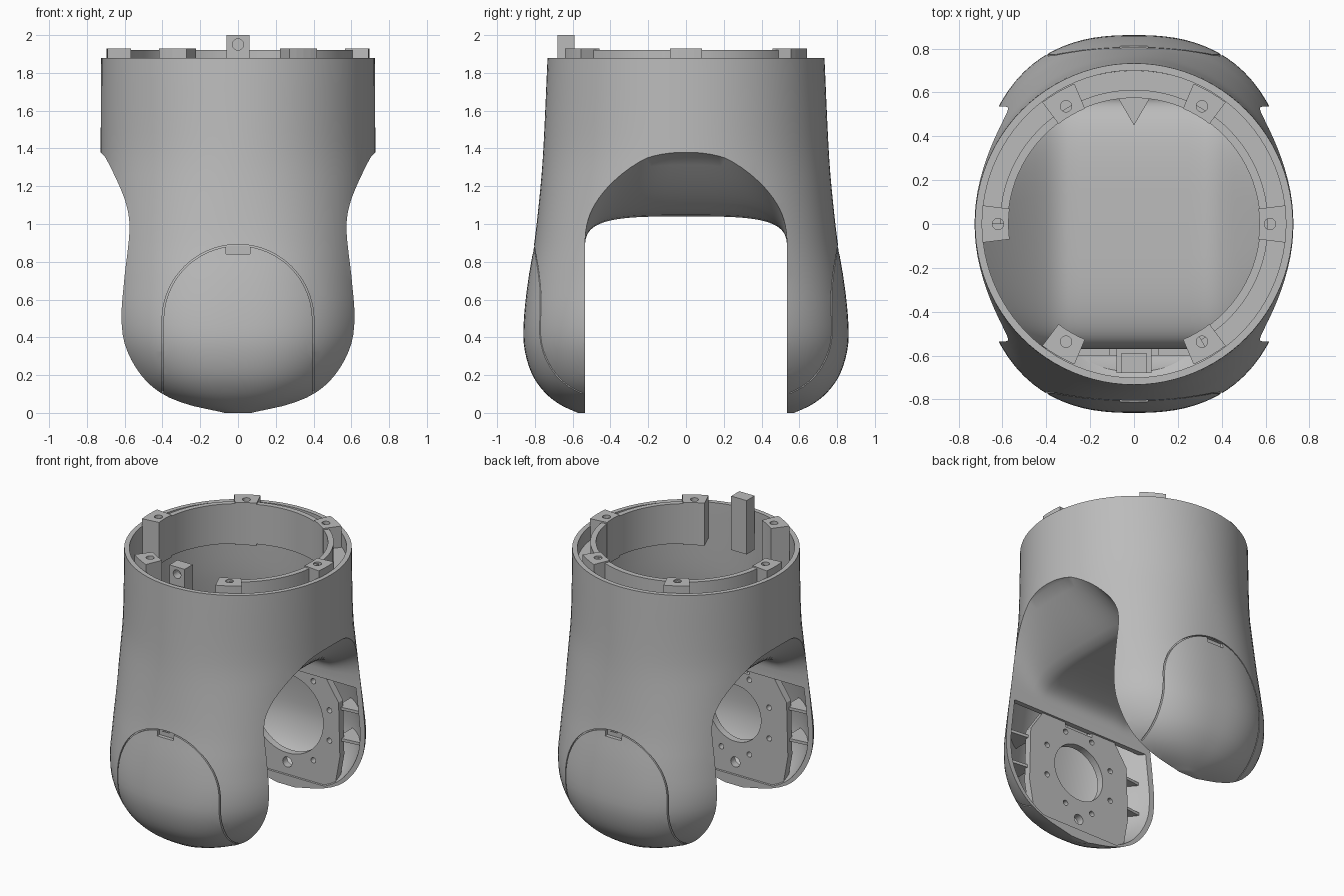
import bpy, bmesh
from math import sin, cos, pi, radians
from mathutils import Vector

if "Cube" in bpy.data.objects:
    bpy.data.objects.remove(bpy.data.objects["Cube"])

grey = bpy.data.materials.new("light grey")
grey.use_nodes = True
tone = (0.5, 0.5, 0.5, 1)
grey.diffuse_color = tone
grey.node_tree.nodes["Principled BSDF"].inputs["Base Color"].default_value = tone


def loft(name, rings):
    """Closed solid through rings of equal length."""
    bm = bmesh.new()
    loops = [[bm.verts.new(p) for p in ring] for ring in rings]
    for low, high in zip(loops, loops[1:]):
        for i in range(len(low)):
            j = (i + 1) % len(low)
            bm.faces.new((low[i], low[j], high[j], high[i]))
    bm.faces.new(loops[0][::-1])
    bm.faces.new(loops[-1])
    bmesh.ops.recalc_face_normals(bm, faces=bm.faces)
    bmesh.ops.triangulate(bm, faces=bm.faces, ngon_method="EAR_CLIP")
    mesh = bpy.data.meshes.new(name)
    bm.to_mesh(mesh)
    bm.free()
    mesh.materials.append(grey)
    ob = bpy.data.objects.new(name, mesh)
    bpy.context.collection.objects.link(ob)
    return ob


def prism(name, outline, axis, lo, hi):
    place = {"z": lambda u, v, d: (u, v, d), "y": lambda u, v, d: (u, d, v)}[axis]
    return loft(name, [[place(u, v, d) for u, v in outline] for d in (lo, hi)])


def box(name, x0, x1, y0, y1, z0, z1):
    return prism(name, [(x0, y0), (x1, y0), (x1, y1), (x0, y1)], "z", z0, z1)


def disc(u, v, r, n=20):
    return [(u + r * cos(2 * pi * i / n), v + r * sin(2 * pi * i / n)) for i in range(n)]


def arc_block(name, r0, r1, a0, a1, z0, z1):
    n = max(4, int((a1 - a0) / 4))
    angles = [radians(a0 + (a1 - a0) * i / n) for i in range(n + 1)]
    outline = [(r1 * cos(a), r1 * sin(a)) for a in angles]
    outline += [(r0 * cos(a), r0 * sin(a)) for a in reversed(angles)]
    return prism(name, outline, "z", z0, z1)


def boolean(target, cutter, operation="DIFFERENCE", remove=True):
    """Apply a boolean, trying the second solver if the first changes nothing."""
    bpy.context.view_layer.objects.active = target
    for solver in ("MANIFOLD", "EXACT"):
        before = len(target.data.vertices)
        mod = target.modifiers.new("cut", "BOOLEAN")
        mod.operation, mod.object, mod.solver = operation, cutter, solver
        try:
            bpy.ops.object.modifier_apply(modifier=mod.name)
        except RuntimeError:
            target.modifiers.clear()
        if len(target.data.vertices) != before:
            break
    if remove:
        bpy.data.objects.remove(cutter)


# Body sections: height, half width, half depth, squareness
KEYS = [(0, .15, .572, 2.5), (.04, .36, .66, 2.5), (.1, .506, .74, 2.5),
        (.2, .61, .813, 2.5), (.35, .69, .857, 2.5), (.5, .715, .858, 2.5),
        (.7, .718, .836, 2.4), (.9, .72, .803, 2.3), (1.2, .727, .77, 2.1),
        (1.4, .727, .755, 2), (1.88, .725, .733, 2)]


def section(z):
    """Catmull-Rom blend of the key sections."""
    i = max(k for k in range(len(KEYS) - 1) if KEYS[k][0] <= z or k == 0)
    k0, k1, k2, k3 = (Vector(KEYS[min(max(i + d, 0), len(KEYS) - 1)]) for d in (-1, 0, 1, 2))
    span = k2[0] - k1[0]
    t = min((z - k1[0]) / span, 1)
    m1 = (k2 - k0) * span / (k2[0] - k0[0])
    m2 = (k3 - k1) * span / (k3[0] - k1[0])
    s = t * t * (3 - 2 * t)
    return k1 * (1 - s) + k2 * s + m1 * t * (1 - t) ** 2 - m2 * t * t * (1 - t)


def body(name, inset, z0, z1, levels=36, n=96):
    rings = []
    for k in range(levels + 1):
        z = z0 + (z1 - z0) * (k / levels) ** 1.6
        _, a, b, p = section(z)
        ring = []
        for i in range(n):
            c, s = cos(2 * pi * i / n), sin(2 * pi * i / n)
            r = (abs(c) ** p + abs(s) ** p) ** (-1 / p)
            ring.append(((a - inset) * c * r, (b - inset) * s * r, z))
        rings.append(ring)
    return loft(name, rings)


def saddle(name, grow, bottom, n=40):
    """Arched slot through the body whose roof rises towards both sides."""
    rings = []
    for k in range(-18, 19):
        x = k / 20
        rise = min(max((abs(x) - .33) / .39, 0), 1) ** 1.25
        top, p, w, base = 1.04 + .35 * rise + grow, 3.6 - 1.1 * rise, .535 + grow, .85
        ring = [(x, w, bottom)]
        for i in range(n + 1):
            c, s = cos(pi * i / n), max(sin(pi * i / n), 0)
            side = 1 if c > 0 else -1
            ring.append((x, side * w * abs(c) ** (2 / p), base + (top - base) * s ** (2 / p)))
        ring.append((x, -w, bottom))
        rings.append(ring)
    return loft(name, rings)


# Hollow forked shell, with leg pockets open towards the slot
shell = body("forked_shell", 0, 0, 1.88)
cavity = body("cavity_cutter", .033, .07, 1.95)
boolean(cavity, saddle("cavity_floor", .035, .83))
boolean(shell, cavity)
boolean(shell, saddle("slot_cutter", 0, -.3))


# Cover seams and finger notches on both legs
def arch(r, n=40):
    return [(r * cos(pi * i / n), .49 + r * sin(pi * i / n)) for i in range(n + 1)]


band = [(.402, .03)] + arch(.402) + [(-.402, .03), (-.394, .03)] + arch(.394)[::-1] + [(.394, .03)]
for side in (-1, 1):
    y0, y1 = sorted((side * .55, side))
    seam = prism("seam_cutter", band, "y", y0, y1)
    boolean(seam, body("seam_floor", .014, .001, 1.87))
    boolean(shell, seam)
    y0, y1 = sorted((side * .785, side * .95))
    boolean(shell, box("notch_cutter", -.063, .063, y0, y1, .842, .883))
smooth = [shell]

# Inner mounting ring with floored pockets behind it
smooth.append(arc_block("inner_ring", .575, .612, -60, 180, 1.64, 1.92))
smooth.append(arc_block("ring_floor", .6, .7, -60, 180, 1.65, 1.78))

# Six screw bosses
for k in range(6):
    a = 60 * k
    boss = arc_block("screw_boss", .572, .695, a - 7, a + 7, 1.63, 1.93)
    hole = disc(.62 * cos(radians(a)), .62 * sin(radians(a)), .026)
    boolean(boss, prism("screw_cutter", hole, "z", 1.7, 2))

# Locating peg and cable fin
peg = box("locating_peg", -.06, .06, -.68, -.59, 1.62, 2)
boolean(peg, prism("peg_cutter", disc(0, 1.95, .03), "y", -.7, -.62))
prism("cable_fin", [(-.07, .7), (-.07, .57), (0, .45), (.07, .57), (.07, .7)], "z", 1.06, 1.25)

# Bearing plates, gussets and clips inside the legs
inner = body("inner_limit", .03, .05, 1.87)
outline = [(-.36, .02), (.36, .02), (.41, .3), (.4, .68), (.28, .86), (-.28, .86), (-.4, .68), (-.41, .3)]
for side, label, bore, ring, count in ((-1, "front", .2, .285, 8), (1, "back", .28, .345, 10)):
    y0, y1 = sorted((side * .55, side * .6))
    plate = prism(label + "_bearing_plate", outline, "y", y0, y1)
    boolean(plate, inner, "INTERSECT", False)
    holes = [disc(0, .5, bore, 48), disc(0, .155, .036)]
    for k in range(count):
        a = 2 * pi * (k + .5) / count
        holes.append(disc(ring * cos(a), .5 + ring * sin(a), .019, 12))
    if side < 0:
        holes.append([(-.11, .8), (.11, .8), (.11, 1), (-.11, 1)])
    for h in holes:
        boolean(plate, prism("plate_cutter", h, "y", -1, 1))
    smooth.append(plate)
    for flank in (-1, 1):
        for z in (.4, .62):
            near, far, outer = flank * .37, flank * .62, side * .75
            rib = prism("leg_gusset", [(near, side * .57), (far, side * .6), (far, outer), (near, outer)],
                        "z", z, z + .02)
            boolean(rib, inner, "INTERSECT", False)
    c0, c1 = sorted((side * .57, side * .68))
    box(label + "_cover_clip", -.08, .08, c0, c1, .79, .86)
bpy.data.objects.remove(inner)

# Smooth shading with sharp edges kept
bpy.ops.object.select_all(action="DESELECT")
for ob in smooth:
    ob.select_set(True)
bpy.context.view_layer.objects.active = shell
bpy.ops.object.shade_smooth_by_angle(angle=radians(32))
